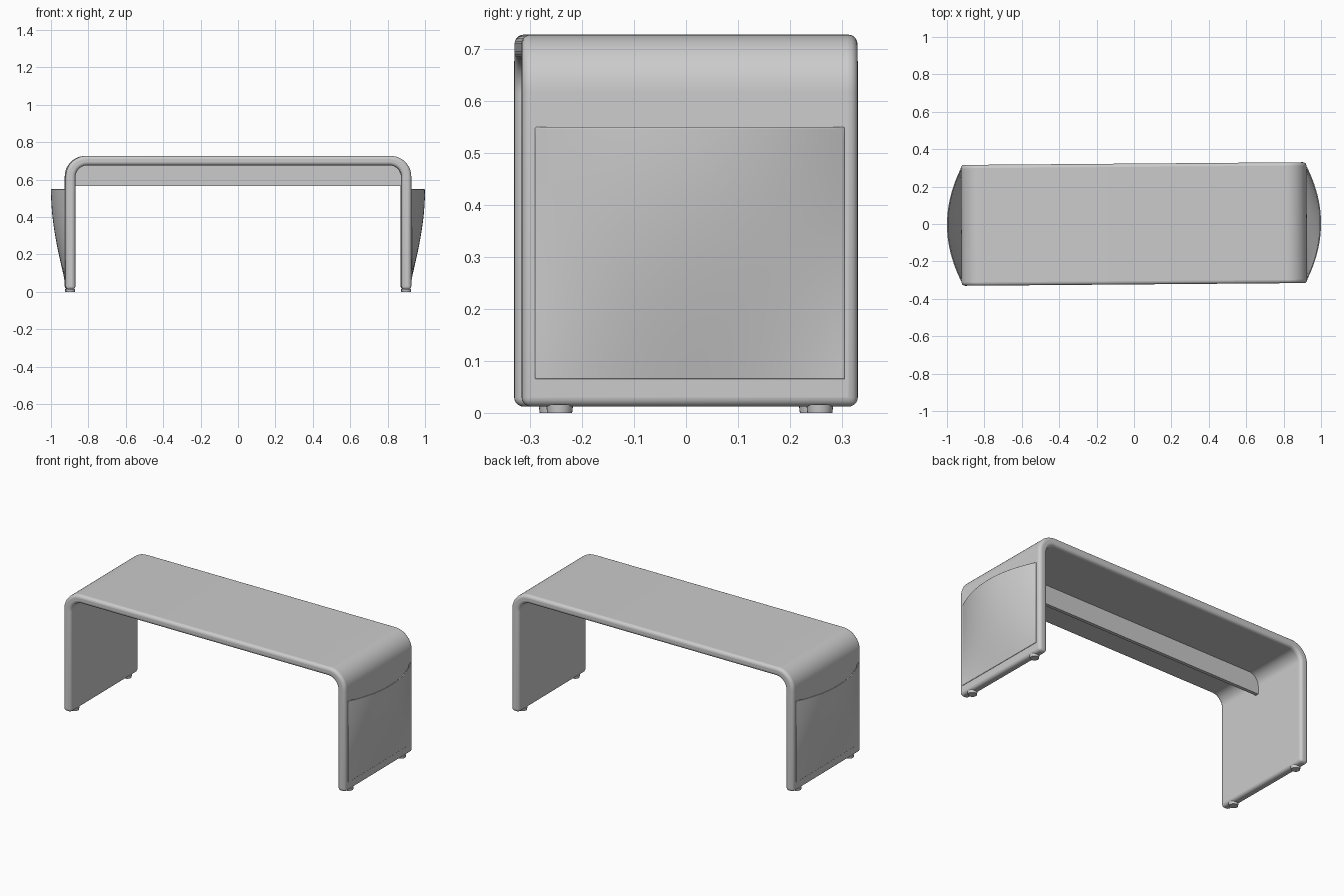
import bpy, bmesh, math

if "Cube" in bpy.data.objects:
    bpy.data.objects.remove(bpy.data.objects["Cube"])

SKEW = 0.008            # whole desk is turned very slightly about z


def finish(name, bm, bevel=0.0, segs=4, angle=40):
    bmesh.ops.recalc_face_normals(bm, faces=bm.faces)
    me = bpy.data.meshes.new(name)
    bm.to_mesh(me)
    bm.free()
    ob = bpy.data.objects.new(name, me)
    bpy.context.collection.objects.link(ob)
    ob.rotation_euler.z = SKEW
    if bevel:
        m = ob.modifiers.new("bevel", 'BEVEL')
        m.width, m.segments = bevel, segs
        m.limit_method, m.angle_limit = 'ANGLE', math.radians(50)
    bpy.ops.object.select_all(action='DESELECT')
    ob.select_set(True)
    bpy.context.view_layer.objects.active = ob
    bpy.ops.object.shade_smooth_by_angle(angle=math.radians(angle))
    return ob


def arch(x, top, r, bottom, n=12):
    """Upside-down U line in xz, left foot to right foot."""
    right = [(x - r + r * math.sin(a), top - r + r * math.cos(a))
             for a in [math.pi / 2 * i / n for i in range(n + 1)]]
    right.append((x, bottom))
    return [(-px, pz) for px, pz in reversed(right)] + right


# Waterfall body: top and both legs as one bent slab
bm = bmesh.new()
rings = []
for (ox, oz), (ix, iz) in zip(arch(0.924, 0.727, 0.11, 0.012), arch(0.872, 0.677, 0.065, 0.012)):
    rings.append([bm.verts.new(p) for p in
                  ((ox, -0.323, oz), (ox, 0.323, oz), (ix, 0.323, iz), (ix, -0.323, iz))])
for a, b in zip(rings, rings[1:]):
    for i in range(4):
        j = (i + 1) % 4
        bm.faces.new((a[i], a[j], b[j], b[i]))
bm.faces.new(rings[0])
bm.faces.new(rings[-1])
finish("desk_body", bm, 0.018, 5)

# Modesty panel hanging under the top
bm = bmesh.new()
face = bm.faces.new([bm.verts.new((x, -0.04, z)) for x, z in arch(0.874, 0.679, 0.065, 0.565)])
ext = bmesh.ops.extrude_face_region(bm, geom=[face])
bmesh.ops.translate(bm, vec=(0, 0.02, 0),
                    verts=[v for v in ext["geom"] if isinstance(v, bmesh.types.BMVert)])
finish("modesty_panel", bm)


# Bulging open-topped pocket on each leg
def pocket(name, side):
    n, m, hw, z0, z1, th = 32, 20, 0.2975, 0.065, 0.549, 0.007
    bm = bmesh.new()

    def sheet(base):
        grid = []
        for j in range(m + 1):
            t = j / m
            row = []
            for i in range(n + 1):
                s = 2 * i / n - 1
                x = base + 0.073 * math.sin(math.pi / 2 * t) * (1 - s * s)
                row.append(bm.verts.new((side * x, s * hw, z0 + (z1 - z0) * t)))
            grid.append(row)
        for j in range(m):
            for i in range(n):
                bm.faces.new((grid[j][i], grid[j][i + 1], grid[j + 1][i + 1], grid[j + 1][i]))
        rim = grid[0] + [r[-1] for r in grid[1:]] + grid[-1][-2::-1] + [r[0] for r in grid[-2:0:-1]]
        return rim

    outer, inner = sheet(0.927), sheet(0.927 - th)
    for k in range(len(outer)):
        q = (k + 1) % len(outer)
        bm.faces.new((outer[k], outer[q], inner[q], inner[k]))
    finish(name, bm, 0.002, 2)


# Round glides under the legs
def foot(name, x, y):
    bm = bmesh.new()
    bmesh.ops.create_cone(bm, cap_ends=True, segments=24, radius1=0.024, radius2=0.026, depth=0.016)
    bmesh.ops.translate(bm, verts=bm.verts, vec=(x, y, 0.008))
    finish(name, bm)


for label, side in (("left", -1), ("right", 1)):
    pocket(label + "_side_pocket", side)
    foot(label + "_front_foot", side * 0.898, -0.25)
    foot(label + "_back_foot", side * 0.898, 0.25)
